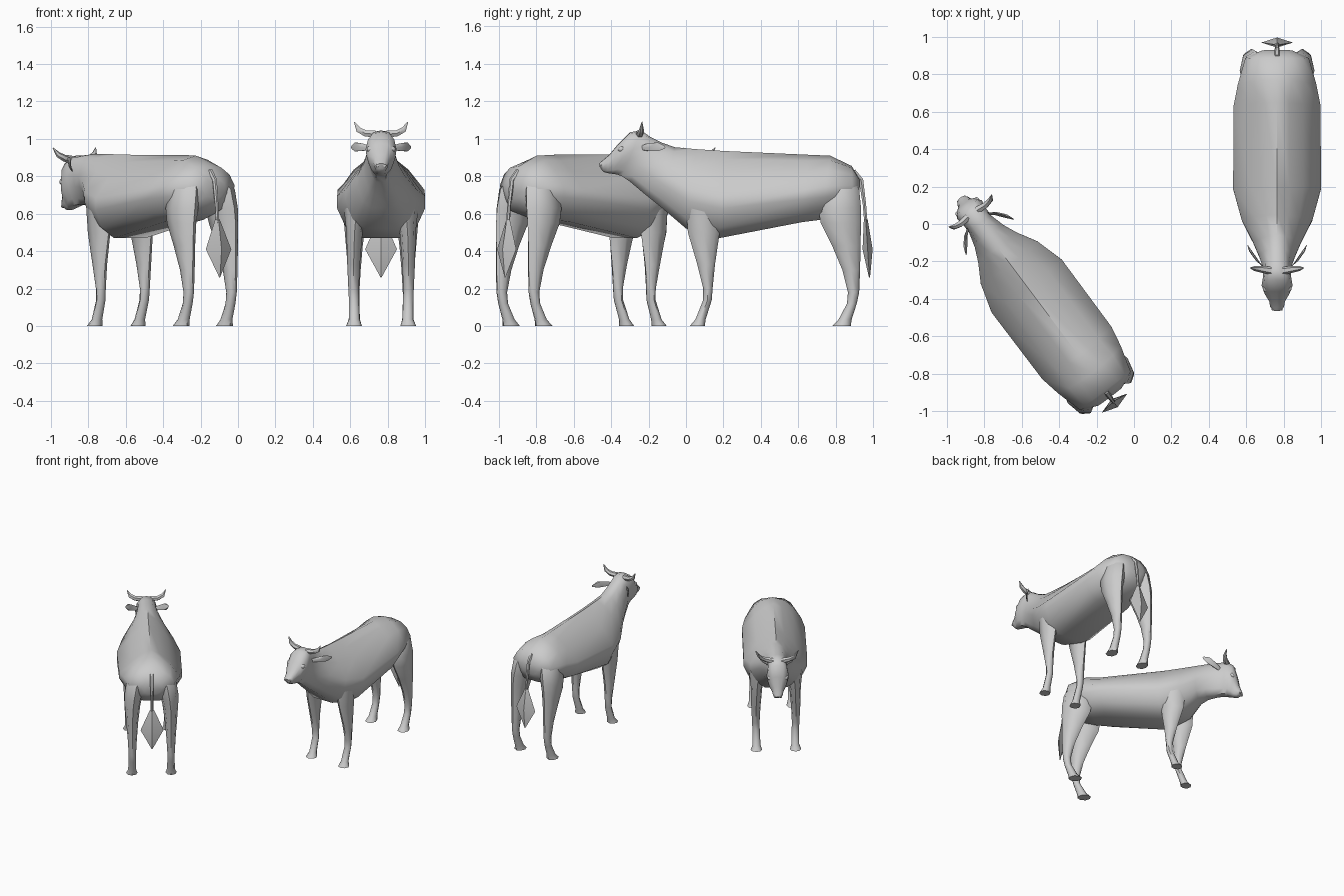
import bpy, bmesh, math
from mathutils import Vector, Matrix

# Two poses: world placement, and whether the head is lowered
COWS = [
    ("right", Matrix.Translation((0.765, 0, 0)), 0.0),
    ("left", Matrix.Translation((-0.686, -0.182, 0)) @ Matrix.Rotation(math.atan2(-0.6, -0.8), 4, 'Z'), 1.0),
]
HEAD_DOWN = (Matrix.Translation((0, -0.32, 0.95)) @ Matrix.Rotation(math.radians(30), 4, 'X')
             @ Matrix.Translation((0, 0.24, -1.09)))


def loft(name, rings, angle=50):
    """Skin a list of equal-length closed rings and cap both ends."""
    bm = bmesh.new()
    rows = [[bm.verts.new(p) for p in r] for r in rings]
    n = len(rows[0])
    for a, b in zip(rows, rows[1:]):
        for i in range(n):
            j = (i + 1) % n
            bm.faces.new((a[i], a[j], b[j], b[i]))
    bm.faces.new(rows[0])
    bm.faces.new(rows[-1])
    bmesh.ops.recalc_face_normals(bm, faces=bm.faces[:])
    me = bpy.data.meshes.new(name)
    bm.to_mesh(me)
    bm.free()
    ob = bpy.data.objects.new(name, me)
    bpy.context.collection.objects.link(ob)
    bpy.ops.object.select_all(action='DESELECT')
    ob.select_set(True)
    bpy.context.view_layer.objects.active = ob
    bpy.ops.object.shade_smooth_by_angle(angle=math.radians(angle))
    return ob


def oval(c, u, v, n=8):
    c, u, v = Vector(c), Vector(u), Vector(v)
    return [c + u * math.cos(2 * math.pi * i / n) + v * math.sin(2 * math.pi * i / n) for i in range(n)]


# Half cross-sections: (width fraction, depth fraction) for trunk and head
TRUNK = [(0.28, 0.09), (0.6, 0.25), (1, 0.52), (1, 0.66), (0.8, 0.88), (0.45, 1)]
HEAD = [(0.55, 0.03), (0.85, 0.17), (1, 0.4), (0.9, 0.62), (0.65, 0.86), (0.35, 0.98)]

# Body stations: top y, top z, bottom y, bottom z, half width, head shape, head weight, back drop when lowered
BODY = [
    (0.93, 0.78, 0.925, 0.68, 0.08, 1, 0, 0),
    (0.885, 0.855, 0.89, 0.61, 0.17, .8, 0, 0),
    (0.77, 0.91, 0.72, 0.565, 0.21, .4, 0, 0),
    (0.65, 0.915, 0.62, 0.555, 0.232, 0, 0, 0),
    (0.20, 0.935, 0.18, 0.47, 0.235, 0, 0, .02),
    (0.05, 0.945, 0.00, 0.52, 0.19, .1, .1, .03),
    (-0.06, 0.955, -0.13, 0.63, 0.13, .3, .4, .025),
    (-0.13, 0.98, -0.22, 0.70, 0.097, .6, .75, .01),
    (-0.19, 1.01, -0.30, 0.765, 0.075, 1, .95, 0),
    (-0.24, 1.045, -0.345, 0.795, 0.075, 1, 1, 0),
    (-0.30, 1.035, -0.37, 0.805, 0.083, 1, 1, 0),
    (-0.36, 0.975, -0.395, 0.81, 0.066, 1, 1, 0),
    (-0.41, 0.915, -0.42, 0.815, 0.042, 1, 1, 0),
    (-0.445, 0.885, -0.44, 0.822, 0.037, 1, 1, 0),
    (-0.465, 0.868, -0.455, 0.84, 0.022, 1, 1, 0),
]


def body_ring(st, lower):
    yt, zt, yb, zb, w, s, _, drop = st
    zt -= drop * lower
    half = [((a[0] + (b[0] - a[0]) * s) * w, a[1] + (b[1] - a[1]) * s) for a, b in zip(TRUNK, HEAD)]
    pts = [(0, 0)] + half + [(-x, t) for x, t in reversed(half)]
    return [Vector((x, yt + (yb - yt) * t, zt + (zb - zt) * t)) for x, t in pts]


# Leg stations: x centre, front y, back y, z, half width
FRONT_LEG = [
    (0.13, 0.0, 0.20, 0.64, 0.07), (0.142, 0.01, 0.18, 0.50, 0.043),
    (0.147, 0.06, 0.155, 0.33, 0.034), (0.147, 0.092, 0.142, 0.20, 0.028),
    (0.145, 0.092, 0.138, 0.14, 0.027), (0.143, 0.05, 0.105, 0.035, 0.029),
    (0.145, 0.02, 0.10, 0.0, 0.042),
]
HIND_LEG = [
    (0.09, 0.77, 0.885, 0.80, 0.045), (0.115, 0.725, 0.925, 0.73, 0.07),
    (0.132, 0.705, 0.935, 0.63, 0.068), (0.14, 0.72, 0.935, 0.55, 0.058),
    (0.143, 0.78, 0.932, 0.43, 0.045),
    (0.143, 0.835, 0.93, 0.30, 0.034), (0.143, 0.865, 0.925, 0.18, 0.027),
    (0.143, 0.86, 0.912, 0.12, 0.027), (0.143, 0.815, 0.885, 0.035, 0.030),
    (0.145, 0.78, 0.88, 0.0, 0.042),
]

for tag, world, lower in COWS:
    def place(rings, weights):
        out = []
        for r, w in zip(rings, weights):
            out.append([world @ p.lerp(HEAD_DOWN @ p, w * lower) for p in r])
        return out

    def part(name, rings, w=0, angle=50):
        return loft(f"{name}_{tag}", place(rings, [w] * len(rings)), angle)

    # Trunk, neck and head in one skin
    loft(f"body_{tag}", place([body_ring(s, lower) for s in BODY], [s[6] for s in BODY]))

    for side, s in (("a", 1), ("b", -1)):
        # Legs
        for name, leg in (("front_leg", FRONT_LEG), ("hind_leg", HIND_LEG)):
            part(f"{name}_{side}", [oval((s * x, (y0 + y1) / 2, z), (w, 0, 0), (0, (y1 - y0) / 2, 0))
                                    for x, y0, y1, z, w in leg])
        # Horns
        part(f"horn_{side}", [
            oval((s * x, y, z), (0, r, 0), (-s * r * k, 0, r), 6) for x, y, z, r, k in
            ((0.03, -0.25, 1.025, 0.022, 0), (0.085, -0.242, 1.03, 0.018, .3),
             (0.122, -0.238, 1.05, 0.013, .8), (0.143, -0.235, 1.09, 0.002, 1))], 1)
        # Ears
        part(f"ear_{side}", [
            oval((s * x, y, z), (s * t, t * .6, 0), (0, 0, h), 6) for x, y, z, t, h in
            ((0.06, -0.24, 0.952, 0.008, 0.012), (0.10, -0.205, 0.955, 0.013, 0.022),
             (0.135, -0.155, 0.957, 0.014, 0.027), (0.158, -0.112, 0.955, 0.002, 0.008))], 1)
        # Eyes and nostrils
        part(f"eye_{side}", [oval((s * x, -0.345, 0.945), (0, r, r * .3), (0, -r * .3, r * .8), 8)
                             for x, r in ((0.05, 0.02), (0.070, 0.017), (0.076, 0.008))], 1)
        part(f"nostril_{side}", [oval((s * 0.02, y, 0.857), (r, 0, 0), (0, 0, r), 6)
                                 for y, r in ((-0.44, 0.011), (-0.463, 0.008))], 1)

    # Tail and its tuft
    part("tail", [oval((0, y, z), (r, 0, 0), (0, r, r * .4), 6) for y, z, r in
                  ((0.89, 0.83, 0.016), (0.935, 0.78, 0.013), (0.953, 0.65, 0.01), (0.962, 0.54, 0.01))])
    part("tail_tuft", [oval((0, y, z), (w, 0, 0), (0, t, 0), 4) for y, z, w, t in
                       ((0.96, 0.57, 0.015, 0.01), (0.97, 0.41, 0.085, 0.027), (0.98, 0.26, 0.003, 0.003))], 0, 20)
